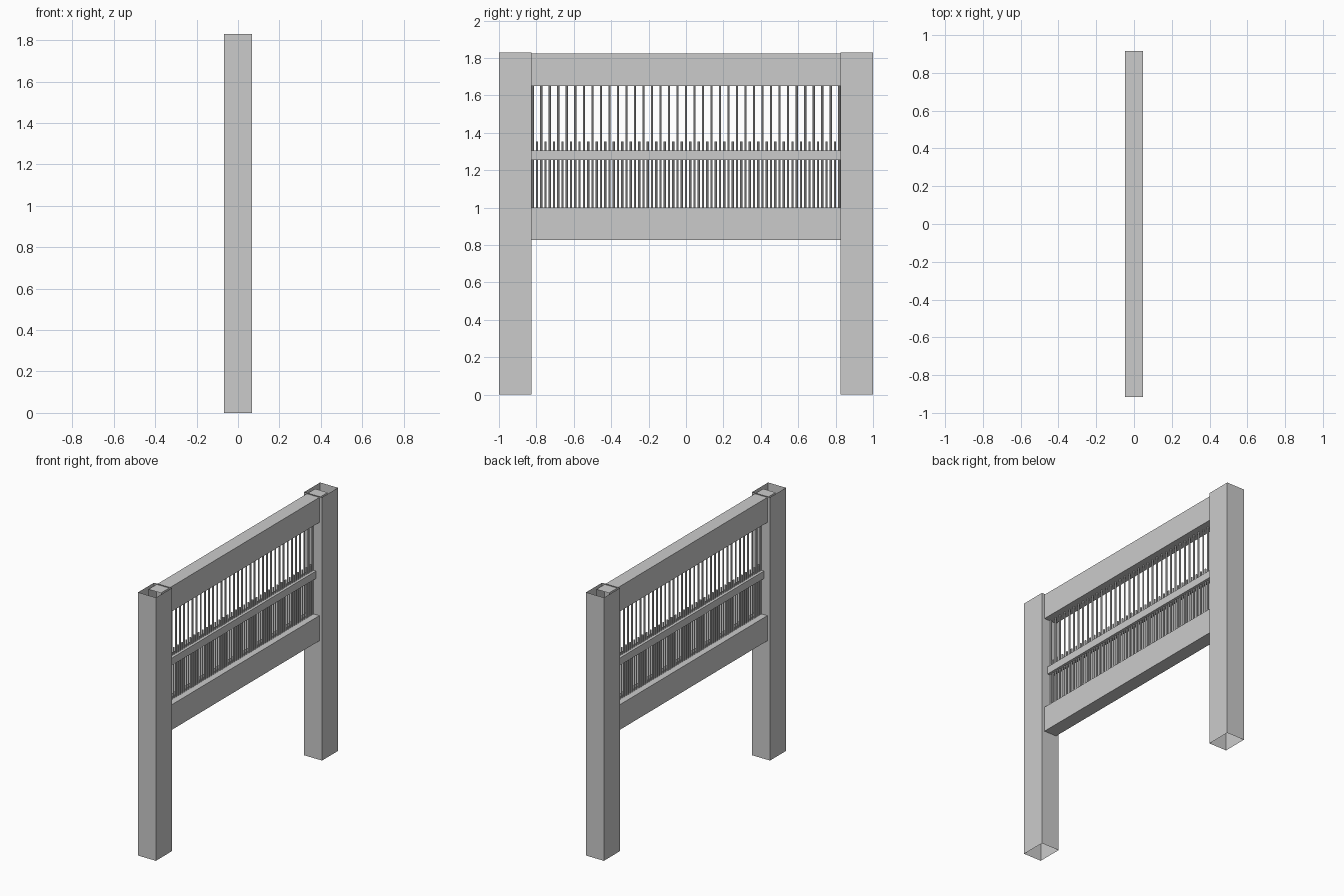
import bpy, bmesh
from mathutils import Vector

if "Cube" in bpy.data.objects:
    bpy.data.objects.remove(bpy.data.objects["Cube"])


def tube(name, centre, size, open_axis):
    """Thin-walled box tube, left open at both ends of open_axis (0, 1 or 2)."""
    bm = bmesh.new()
    bmesh.ops.create_cube(bm, size=1)
    bmesh.ops.scale(bm, vec=size, verts=bm.verts)
    bmesh.ops.translate(bm, vec=centre, verts=bm.verts)
    bm.normal_update()
    ends = [f for f in bm.faces if abs(f.normal[open_axis]) > 0.9]
    bmesh.ops.delete(bm, geom=ends, context='FACES_ONLY')
    return finish(name, bm)


def bars(name, ys, z0, z1, radius=0.006, sides=8):
    """Row of upright round bars at the given y positions."""
    bm = bmesh.new()
    for y in ys:
        new = bmesh.ops.create_cone(bm, cap_ends=True, segments=sides,
                                    radius1=radius, radius2=radius, depth=z1 - z0)
        bmesh.ops.translate(bm, vec=Vector((0, y, (z0 + z1) / 2)), verts=new["verts"])
    ob = finish(name, bm)
    bpy.context.view_layer.objects.active = ob
    ob.select_set(True)
    bpy.ops.object.shade_smooth_by_angle()
    ob.select_set(False)
    return ob


def finish(name, bm):
    mesh = bpy.data.meshes.new(name)
    bm.to_mesh(mesh)
    bm.free()
    ob = bpy.data.objects.new(name, mesh)
    bpy.context.collection.objects.link(ob)
    return ob


# Open-ended posts
for side, label in ((-1, "left_post"), (1, "right_post")):
    tube(label, (0, side * 0.9125, 0.915), (0.137, 0.175, 1.83), 2)

# Rails running into the middle of the posts
for label, z0, z1, depth in (("top_rail", 1.65, 1.824, 0.096),
                             ("bottom_rail", 0.827, 1.002, 0.096),
                             ("middle_rail", 1.254, 1.306, 0.046)):
    tube(label, (0, 0, (z0 + z1) / 2), (depth, 1.83, z1 - z0), 1)

# Full-height bars, with short dog bars in the gaps
pitch = 0.0455
bars("tall_bars", [i * pitch for i in range(-18, 19)], 1.0, 1.652)
bars("short_bars", [(i + 0.5) * pitch for i in range(-18, 18)], 1.0, 1.353)
